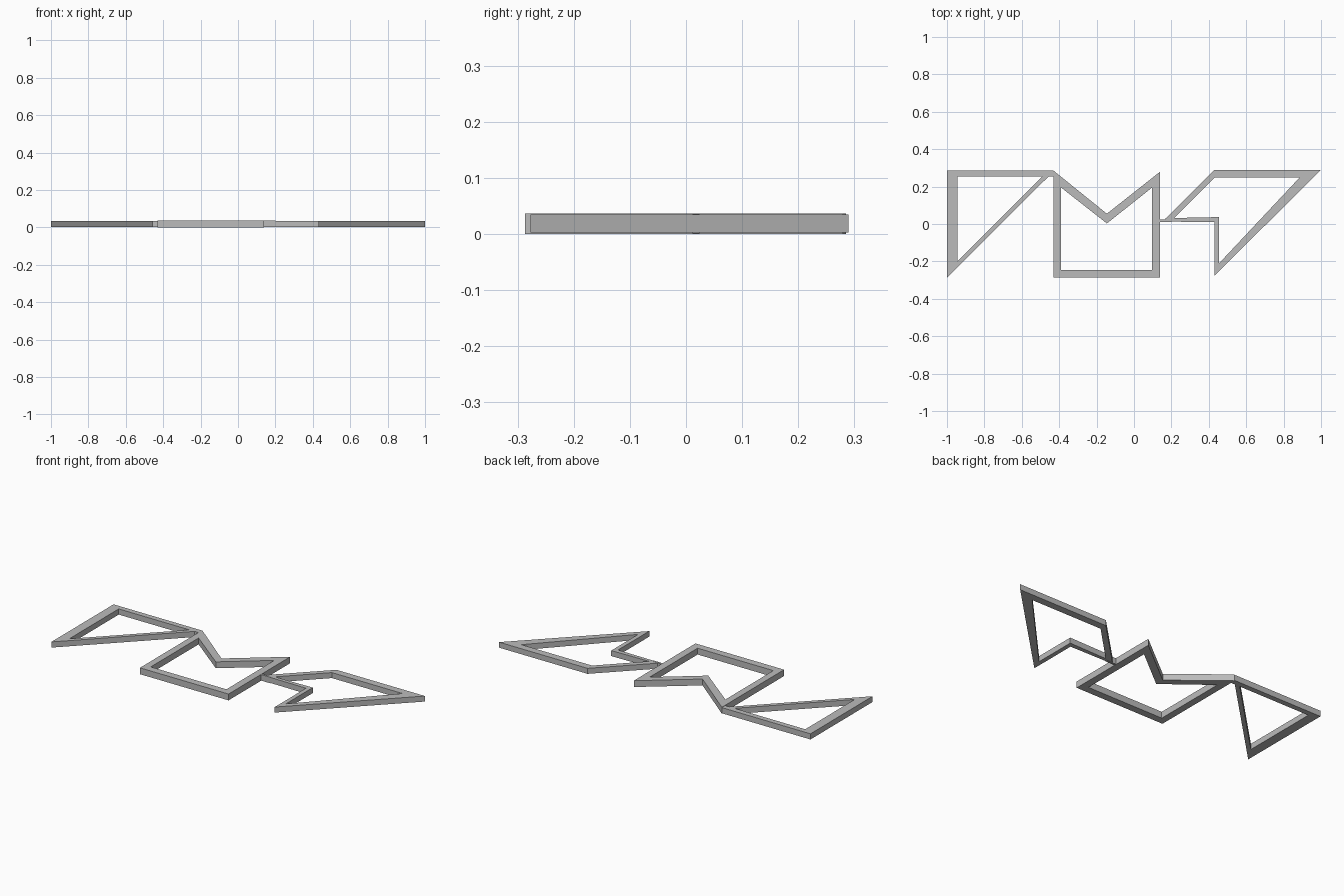
import bpy
import bmesh

cube = bpy.data.objects.get("Cube")
if cube:
    bpy.data.objects.remove(cube, do_unlink=True)

# One plain grey for everything
COLOUR = (0.5, 0.5, 0.5, 1.0)
grey = bpy.data.materials.new("plain_grey")
grey.use_nodes = True
grey.diffuse_color = COLOUR
shader = next(n for n in grey.node_tree.nodes if n.type == 'BSDF_PRINCIPLED')
shader.inputs["Base Color"].default_value = COLOUR


def flat_frame(name, loops, bottom, top):
    """Extrude a flat outline with optional inner openings into a solid frame."""
    bm = bmesh.new()
    edges = []
    for loop in loops:
        verts = [bm.verts.new((x, y, bottom)) for x, y in loop]
        edges += [bm.edges.new((a, b)) for a, b in zip(verts, verts[1:] + verts[:1])]
    bmesh.ops.triangle_fill(bm, edges=edges, use_beauty=True, use_dissolve=False)
    grown = bmesh.ops.extrude_face_region(bm, geom=bm.faces[:])
    raised = [v for v in grown["geom"] if isinstance(v, bmesh.types.BMVert)]
    bmesh.ops.translate(bm, verts=raised, vec=(0, 0, top - bottom))
    bmesh.ops.recalc_face_normals(bm, faces=bm.faces[:])
    mesh = bpy.data.meshes.new(name)
    bm.to_mesh(mesh)
    bm.free()
    mesh.materials.append(grey)
    obj = bpy.data.objects.new(name, mesh)
    bpy.context.scene.collection.objects.link(obj)
    return obj


# Triangular frame, its top bar reaching the middle frame
flat_frame("triangle_frame", [
    [(-1, -0.287), (-0.457, 0.254), (-0.43, 0.254), (-0.43, 0.285), (-1, 0.285)],
    [(-0.945, -0.2), (-0.49, 0.254), (-0.945, 0.254)],
], 0.002, 0.035)

# Square frame with a notched top
flat_frame("notched_frame", [
    [(-0.43, -0.287), (0.14, -0.287), (0.14, 0.28), (-0.145, 0.055), (-0.43, 0.285)],
    [(-0.39, -0.245), (0.097, -0.245), (0.097, 0.195), (-0.145, 0.003), (-0.39, 0.195)],
], 0, 0.037)

# Angular frame with a stepped left side
flat_frame("stepped_frame", [
    [(0.165, 0.013), (0.43, 0.01), (0.43, -0.277), (1, 0.29), (0.43, 0.29), (0.165, 0.026)],
    [(0.215, 0.032), (0.455, 0.037), (0.455, -0.21), (0.885, 0.248), (0.43, 0.248)],
], 0.003, 0.035)

# Short link between the middle and right frames
flat_frame("link_bar", [
    [(0.13, 0.012), (0.2, 0.012), (0.2, 0.024), (0.13, 0.024)],
], 0.001, 0.036)
